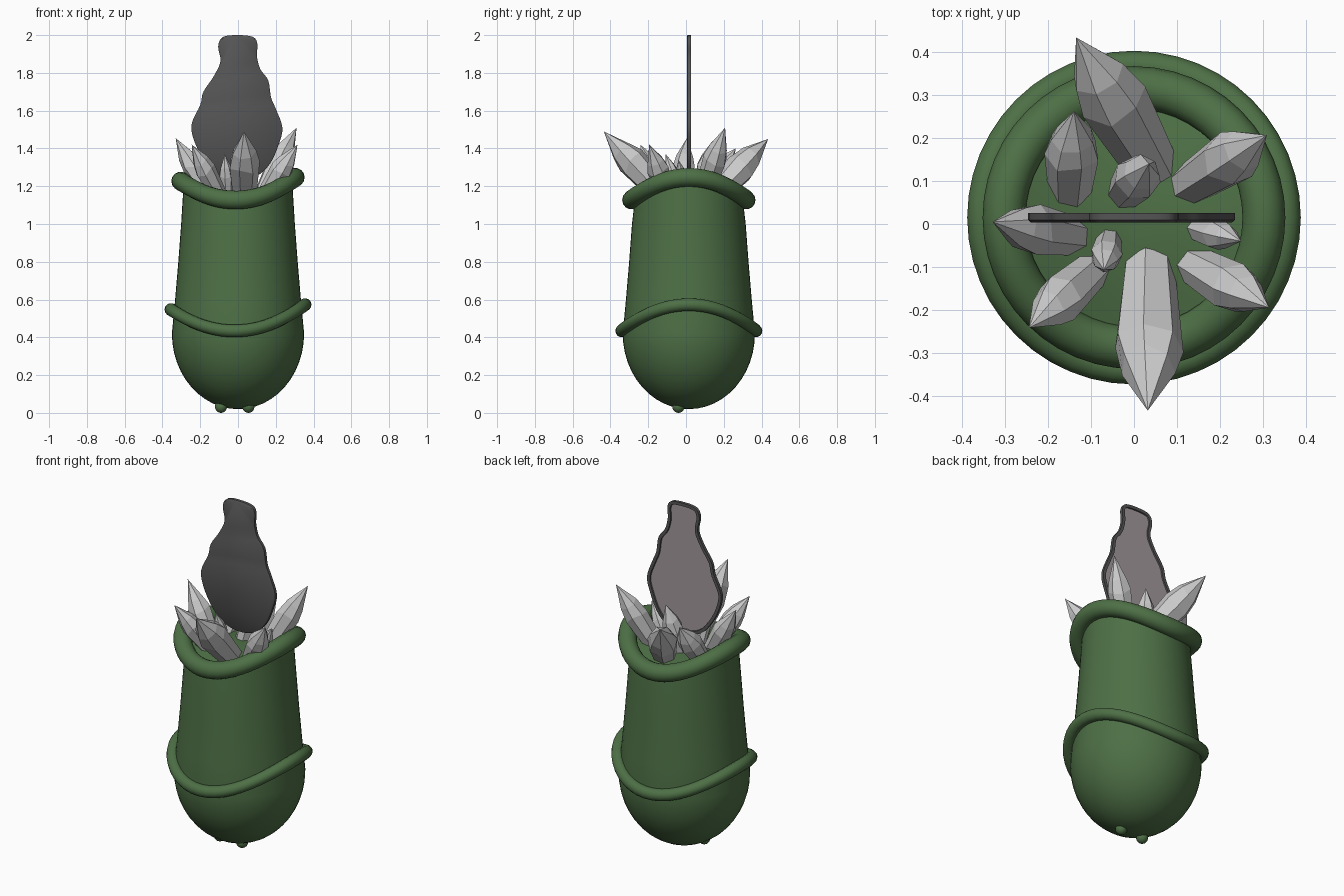
import bpy, bmesh, math, random
from mathutils import Vector

if "Cube" in bpy.data.objects:
    bpy.data.objects.remove(bpy.data.objects["Cube"])

random.seed(4)
CY = 0.015  # shared centre line in y


def material(name, r, g, b):
    m = bpy.data.materials.new(name)
    m.diffuse_color = (r, g, b, 1)
    m.use_nodes = True
    m.node_tree.nodes["Principled BSDF"].inputs["Base Color"].default_value = m.diffuse_color
    return m


GREEN = material("green", 0.075, 0.16, 0.06)
DARK = material("dark_grey", 0.09, 0.09, 0.09)
PANEL = material("pale_panel", 0.36, 0.32, 0.33)


def finish(bm, name, mats=(), smooth=None):
    bmesh.ops.recalc_face_normals(bm, faces=bm.faces[:])
    me = bpy.data.meshes.new(name)
    bm.to_mesh(me)
    bm.free()
    ob = bpy.data.objects.new(name, me)
    bpy.context.collection.objects.link(ob)
    for m in mats:
        me.materials.append(m)
    if smooth is not None:
        bpy.ops.object.select_all(action='DESELECT')
        ob.select_set(True)
        bpy.context.view_layer.objects.active = ob
        bpy.ops.object.shade_smooth_by_angle(angle=math.radians(smooth))
    return ob


def loft(bm, rows):
    """Join rings of equal vertex count."""
    for a, b in zip(rows, rows[1:]):
        n = len(a)
        for i in range(n):
            bm.faces.new((a[i], a[(i + 1) % n], b[(i + 1) % n], b[i]))


def fan(bm, ring, tip):
    for i in range(len(ring)):
        bm.faces.new((ring[i], ring[(i + 1) % len(ring)], tip))


# Pot body: round bottom, tapering wall, saddle-shaped top
def build_body():
    n = 48
    profile = []
    for k in range(1, 13):
        a = math.radians(90 * k / 12)
        profile.append((0.35 * math.sin(a), 0.42 - 0.40 * math.cos(a), 0))
    profile += [(0.333, 0.6, 0), (0.316, 0.8, 0), (0.301, 1.0, 0),
                (0.287, 1.175, 0.053), (0.2, 1.17, 0.026), (0.1, 1.17, 0.007)]
    bm = bmesh.new()
    rows = []
    for r, z, wave in profile:
        rows.append([bm.verts.new((r * math.cos(t), CY + r * math.sin(t),
                                   z + wave * math.cos(2 * t)))
                     for t in (2 * math.pi * i / n for i in range(n))])
    loft(bm, rows)
    fan(bm, rows[0], bm.verts.new((0, CY, 0.02)))
    fan(bm, rows[-1], bm.verts.new((0, CY, 1.17)))
    finish(bm, "pot_body", [GREEN], 50)


# Wavy tube rings around the pot
def wavy_ring(name, radius, tube, z, wave, tilt):
    bm = bmesh.new()
    n, m = 48, 14
    rows = []
    for i in range(n):
        t = 2 * math.pi * i / n
        zc = z + wave * math.cos(2 * t) + tilt * math.cos(t)
        row = []
        for j in range(m):
            p = 2 * math.pi * j / m
            r = radius + tube * math.cos(p)
            row.append(bm.verts.new((r * math.cos(t), CY + r * math.sin(t),
                                     zc + tube * math.sin(p))))
        rows.append(row)
    loft(bm, rows + [rows[0]])
    finish(bm, name, [GREEN], 60)


# Small bumps under the pot
def nub(name, x, y):
    bm = bmesh.new()
    bmesh.ops.create_uvsphere(bm, u_segments=16, v_segments=10, radius=0.032)
    bmesh.ops.translate(bm, verts=bm.verts[:], vec=(x, y, 0.032))
    finish(bm, name, [GREEN], 60)


# Faceted crystal from a base point to a sharp tip
def crystal(name, base, tip, width, sides=7):
    base, tip = Vector(base), Vector(tip)
    axis = tip - base
    rot = axis.to_track_quat('Z', 'Y')
    spin = random.uniform(0, 1)
    bm = bmesh.new()
    rows = []
    for t, r, jitter in ((0, 0.74, 0), (0.54, 1.0, 0.04), (0.70, 0.78, 0.03)):
        row = []
        for i in range(sides):
            a = spin + 2 * math.pi * i / sides
            h = (t + random.uniform(-jitter, jitter)) * axis.length
            local = Vector((math.cos(a) * r * width / 2,
                            math.sin(a) * r * width / 2, h))
            row.append(bm.verts.new(base + rot @ local))
        rows.append(row)
    loft(bm, rows)
    bm.faces.new(rows[0])
    fan(bm, rows[-1], bm.verts.new(tip))
    finish(bm, name)


# Tall thin plate with wavy outline and a recessed panel on its back
def build_plate():
    pts = [(-0.08, 1.99), (0, 2.0), (0.08, 1.99), (0.103, 1.95), (0.10, 1.89),
           (0.118, 1.82), (0.16, 1.76), (0.175, 1.67), (0.2, 1.61),
           (0.235, 1.51), (0.215, 1.42), (0.17, 1.32), (0.1, 1.255),
           (0, 1.235), (-0.11, 1.265), (-0.18, 1.34), (-0.232, 1.44),
           (-0.245, 1.53), (-0.2, 1.63), (-0.183, 1.70), (-0.13, 1.78),
           (-0.093, 1.86), (-0.105, 1.94)]
    pts = [Vector(p) for p in pts]
    n = len(pts)
    outline = []
    for i in range(n):
        a, b, c, d = (pts[(i + k) % n] for k in (-1, 0, 1, 2))
        for s in (0, 0.25, 0.5, 0.75):  # smooth curve through the points
            outline.append(0.5 * (2 * b + (c - a) * s
                                  + (2 * a - 5 * b + 4 * c - d) * s * s
                                  + (3 * b - a - 3 * c + d) * s ** 3))
    centre = Vector((0, 1.58))

    def ring(y, inset):
        row = []
        for i, p in enumerate(outline):
            tangent = (outline[(i + 1) % len(outline)] - outline[i - 1]).normalized()
            q = p + Vector((tangent.y, -tangent.x)) * inset
            row.append(bm.verts.new((q.x, y, q.y)))
        return row

    bm = bmesh.new()
    rows = [ring(0.004, 0.006), ring(0.009, 0), ring(0.026, 0),
            ring(0.026, 0.018), ring(0.019, 0.02)]
    loft(bm, rows)
    bm.faces.new(rows[0])
    bm.faces.new(rows[-1]).material_index = 1
    finish(bm, "tall_plate", [DARK, PANEL], 40)


build_body()
wavy_ring("top_rim", 0.303, 0.05, 1.182, 0.055, 0.01)
wavy_ring("lower_band", 0.355, 0.034, 0.497, 0.063, 0.013)
nub("foot_left", -0.09, -0.04)
nub("foot_right", 0.055, -0.04)
build_plate()

# base x, y, tip x, y, z, width
CRYSTALS = [
    (0.045, 0.13, -0.135, 0.435, 1.45, 0.165),
    (0.12, 0.085, 0.31, 0.207, 1.51, 0.13),
    (-0.15, 0.06, -0.14, 0.263, 1.40, 0.13),
    (-0.025, 0.07, 0.035, 0.14, 1.44, 0.11),
    (-0.13, -0.03, -0.33, 0.005, 1.455, 0.12),
    (-0.09, -0.10, -0.245, -0.242, 1.42, 0.115),
    (-0.057, -0.03, -0.07, -0.107, 1.37, 0.075),
    (0.035, -0.10, 0.032, -0.435, 1.49, 0.165),
    (0.13, -0.09, 0.315, -0.195, 1.42, 0.12),
    (0.13, -0.005, 0.25, -0.04, 1.34, 0.075),
]
for i, (bx, by, tx, ty, tz, w) in enumerate(CRYSTALS):
    crystal(f"crystal_{i + 1}", (bx, by, 1.13), (tx, ty, tz), w)
